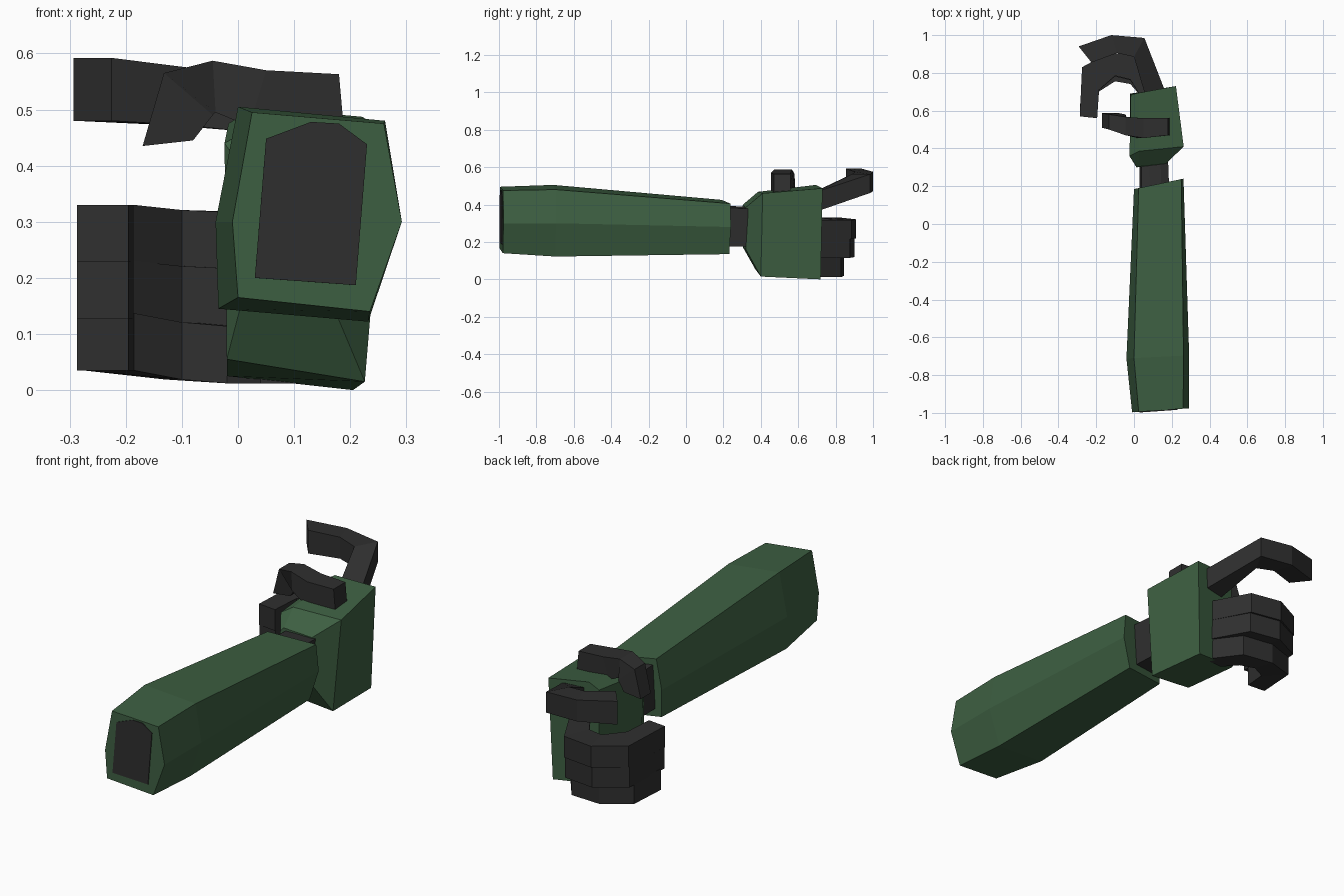
import bpy, bmesh


def material(name, rgb):
    m = bpy.data.materials.new(name)
    m.diffuse_color = (*rgb, 1)
    return m


GREEN = material("dark green", (0.047, 0.115, 0.054))
BLACK = material("charcoal", (0.028, 0.028, 0.028))


def loft(name, rings, mat):
    """Skin a list of equal-sized vertex rings and cap both ends."""
    bm = bmesh.new()
    vs = [[bm.verts.new(p) for p in ring] for ring in rings]
    n = len(vs[0])
    for a, b in zip(vs, vs[1:]):
        for i in range(n):
            j = (i + 1) % n
            bm.faces.new((a[i], a[j], b[j], b[i]))
    bm.faces.new(vs[0])
    bm.faces.new(vs[-1])
    bmesh.ops.recalc_face_normals(bm, faces=bm.faces)
    me = bpy.data.meshes.new(name)
    bm.to_mesh(me)
    bm.free()
    me.materials.append(mat)
    ob = bpy.data.objects.new(name, me)
    bpy.context.collection.objects.link(ob)
    return ob


def section(xz, y0, slope):
    """Cross-section slanted so that y grows with x."""
    return [(x, y0 + slope * x, z) for x, z in xz]


# Forearm sleeve: six-sided tapered tube
loft("forearm_sleeve", [
    section([(0.025, 0.495), (0.26, 0.475), (0.292, 0.30),
             (0.235, 0.14), (0.0, 0.165), (-0.01, 0.30)], -0.996, 0.07),
    section([(0.0, 0.505), (0.262, 0.48), (0.292, 0.30),
             (0.232, 0.122), (-0.035, 0.145), (-0.04, 0.30)], -0.71, 0.05),
    section([(0.025, 0.425), (0.25, 0.405), (0.262, 0.28),
             (0.22, 0.135), (0.0, 0.15), (0.0, 0.28)], 0.185, 0.21),
], GREEN)

# Inner arm: shows at the cut end and at the wrist
loft("inner_arm", [
    section([(0.05, 0.448), (0.13, 0.478), (0.18, 0.475),
             (0.23, 0.438), (0.21, 0.187), (0.03, 0.20)], -1.0, 0.07),
    section([(0.04, 0.387), (0.08, 0.386), (0.14, 0.381),
             (0.18, 0.377), (0.165, 0.175), (0.03, 0.183)], 0.33, 0.1),
], BLACK)

# Hand block: flares from the wrist, chamfered on the thumb side
loft("hand", [
    [(0.03, 0.305, 0.40), (0.17, 0.32, 0.385), (0.165, 0.32, 0.16),
     (0.01, 0.305, 0.17), (0.015, 0.30, 0.385)],
    [(0.025, 0.385, 0.468), (0.263, 0.41, 0.46), (0.226, 0.40, 0.015),
     (-0.02, 0.37, 0.055), (-0.024, 0.36, 0.44)],
    [(0.03, 0.695, 0.505), (0.222, 0.73, 0.487), (0.205, 0.72, 0.0),
     (-0.02, 0.69, 0.025), (-0.017, 0.685, 0.475)],
], GREEN)


def finger(name, joints):
    """Each joint: outer (x, y), inner (x, y), bottom z, top z."""
    loft(name, [[(*o, b), (*o, t), (*i, t), (*i, b)]
                for o, i, b, t in joints], BLACK)


# Half-raised index finger
finger("index_finger", [
    ((0.17, 0.69), (0.06, 0.68), 0.36, 0.465),
    ((0.055, 0.985), (0.0, 0.885), 0.462, 0.562),
    ((-0.12, 1.0), (-0.09, 0.905), 0.472, 0.575),
    ((-0.293, 0.94), (-0.225, 0.855), 0.48, 0.592),
])

# Three curled fingers, stacked downward
OUTER = [(0.14, 0.68), (0.03, 0.885), (-0.13, 0.91), (-0.275, 0.83), (-0.287, 0.57)]
INNER = [(0.04, 0.67), (-0.02, 0.765), (-0.10, 0.785), (-0.185, 0.71), (-0.195, 0.56)]
for name, base, tip, reach in [("middle_finger", 0.215, 0.228, 1.0),
                               ("ring_finger", 0.115, 0.128, 0.96),
                               ("little_finger", 0.012, 0.035, 0.72)]:
    zs = [base, base, base + 0.3 * (tip - base), tip, tip]
    finger(name, [((o[0], 0.68 + (o[1] - 0.68) * reach),
                   (i[0], 0.68 + (i[1] - 0.68) * reach), z, z + 0.102)
                  for o, i, z in zip(OUTER, INNER, zs)])

# Thumb lying over the top of the hand: top (x, z), bottom (x, z), y range
loft("thumb", [[(t[0], y0, t[1]), (t[0], y1, t[1]), (b[0], y1, b[1]), (b[0], y0, b[1])]
               for t, b, y0, y1 in [
    ((0.18, 0.563), (0.19, 0.45), 0.47, 0.56),
    ((0.05, 0.57), (0.02, 0.47), 0.455, 0.56),
    ((-0.045, 0.587), (-0.04, 0.495), 0.47, 0.567),
    ((-0.132, 0.565), (-0.045, 0.49), 0.50, 0.58),
    ((-0.17, 0.435), (-0.08, 0.445), 0.51, 0.587),
]], BLACK)
